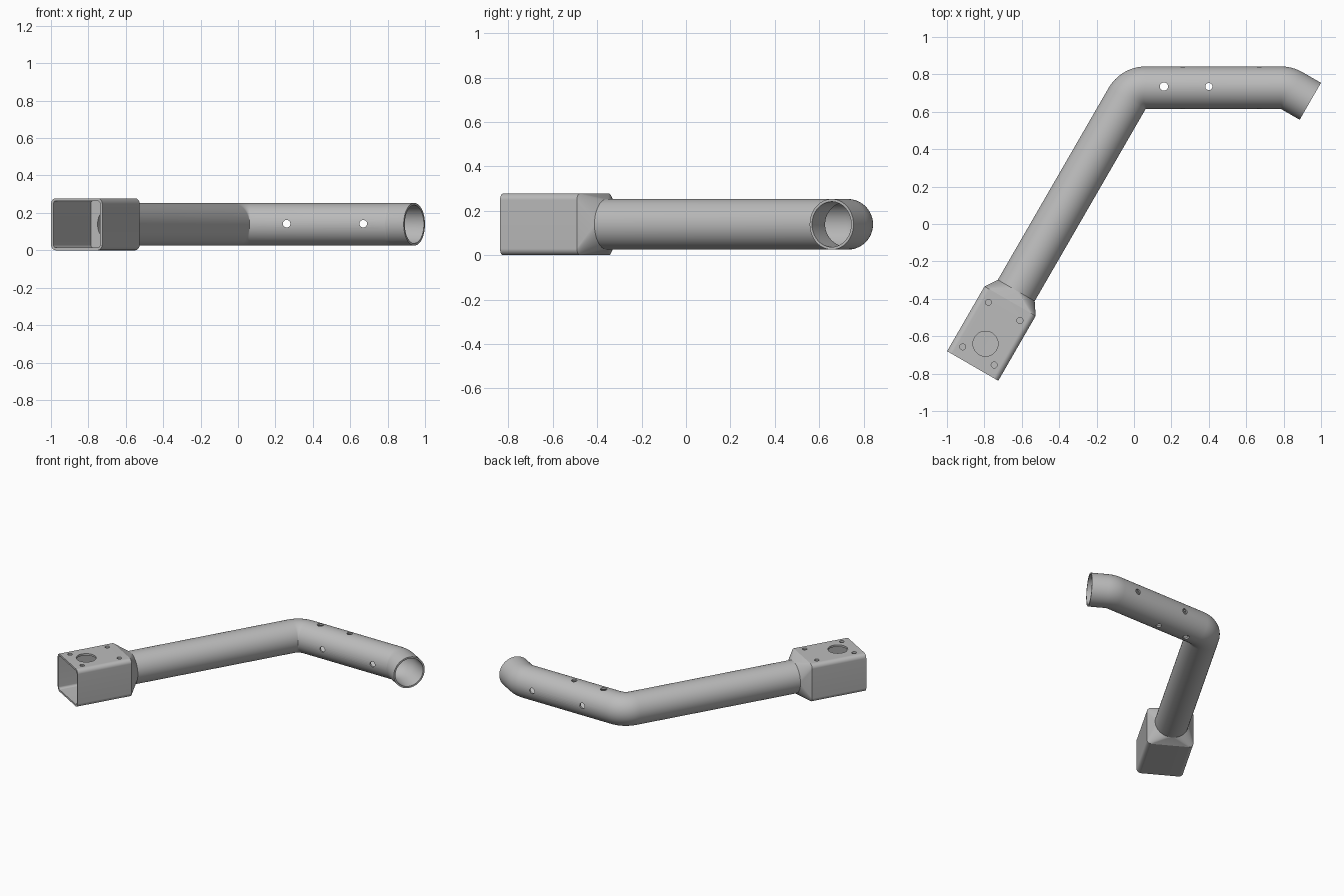
import bpy, bmesh
from math import sin, cos, tan, pi, radians
from mathutils import Vector

if "Cube" in bpy.data.objects:
    bpy.data.objects.remove(bpy.data.objects["Cube"])

SEG = 16                      # points per quarter of a cross-section
MID = 0.139                   # height of the centre line
R_OUT, R_IN, R_BEND = 0.114, 0.102, 0.116
HALF_W, HALF_H, WALL = 0.158, 0.139, 0.014
BOX_LEN, NECK_END = 0.4, 0.466
SLOPE = radians(60)
MOUTH = Vector((-0.8625, -0.759, MID))

steel = bpy.data.materials.new("grey steel")
steel.use_nodes = True
GREY = (0.5, 0.5, 0.5, 1)
steel.diffuse_color = GREY
steel.node_tree.nodes["Principled BSDF"].inputs["Base Color"].default_value = GREY


def heading(a):
    return Vector((cos(a), sin(a), 0))


def rounded(hw, hh, r):
    """Rounded rectangle; a circle when hw = hh = r."""
    pts = []
    for q, (sx, sy) in enumerate([(1, 1), (-1, 1), (-1, -1), (1, -1)]):
        for i in range(SEG):
            f = (i + 0.5) / SEG if hw == r else i / (SEG - 1)
            a = (q + f) * pi / 2
            pts.append((sx * (hw - r) + r * cos(a), sy * (hh - r) + r * sin(a)))
    return pts


def circle(r):
    return rounded(r, r, r)


def ring(pos, a, profile):
    side = heading(a - pi / 2)
    return [pos + side * u + Vector((0, 0, v)) for u, v in profile]


def loft(name, rings):
    """Skin a closed loop of rings: outside forwards, inside backwards."""
    bm = bmesh.new()
    rows = [[bm.verts.new(p) for p in r] for r in rings]
    for i, row in enumerate(rows):
        nxt = rows[(i + 1) % len(rows)]
        for k in range(len(row)):
            j = (k + 1) % len(row)
            bm.faces.new((row[k], row[j], nxt[j], nxt[k]))
    bmesh.ops.recalc_face_normals(bm, faces=bm.faces)
    mesh = bpy.data.meshes.new(name)
    bm.to_mesh(mesh)
    bm.free()
    mesh.materials.append(steel)
    obj = bpy.data.objects.new(name, mesh)
    bpy.context.collection.objects.link(obj)
    return obj


def drill(obj, pos, r, depth, rot=(0, 0, 0)):
    bpy.ops.mesh.primitive_cylinder_add(vertices=32, radius=r, depth=depth,
                                        location=pos, rotation=rot)
    bit = bpy.context.object
    bit.data.materials.append(steel)
    bit.hide_render = True
    bpy.context.view_layer.objects.active = obj
    mod = obj.modifiers.new("hole", 'BOOLEAN')
    mod.operation, mod.solver, mod.object = 'DIFFERENCE', 'EXACT', bit
    bpy.ops.object.modifier_apply(modifier=mod.name)
    bpy.data.objects.remove(bit)


def shade(obj):
    bpy.ops.object.select_all(action='DESELECT')
    obj.select_set(True)
    bpy.context.view_layer.objects.active = obj
    bpy.ops.object.shade_smooth_by_angle(angle=radians(18))


def along(t, lat=0, dz=0):
    return MOUTH + heading(SLOPE) * t + heading(SLOPE - pi / 2) * lat + Vector((0, 0, dz))


# Square socket with a neck that blends into the round tube
outer = rounded(HALF_W, HALF_H, 0.03)
inner = rounded(HALF_W - WALL, HALF_H - WALL, 0.016)
socket = loft("socket", [ring(along(t), SLOPE, p) for t, p in [
    (0, outer), (BOX_LEN, outer), (NECK_END, circle(R_OUT)),
    (NECK_END, circle(R_IN)), (BOX_LEN, circle(R_IN)),
    (BOX_LEN, inner), (0, inner)]])

# Holes in the top plate of the socket
drill(socket, along(0.137, 0, HALF_H), 0.067, 0.1)
for t in (0.062, 0.337):
    for lat in (-0.097, 0.097):
        drill(socket, along(t, lat, HALF_H), 0.016, 0.1)
shade(socket)

# Centre line of the bent tube
AXIS_Y = 0.7285
elbow_x = MOUTH.x + (AXIS_Y - MOUTH.y) / tan(SLOPE)
path = [(along(NECK_END), SLOPE)]
for px, a0, a1, steps in [(elbow_x + R_BEND * tan(SLOPE / 2), SLOPE, 0, 12),
                          (0.786, 0, radians(-30), 6)]:
    pivot = Vector((px, AXIS_Y - R_BEND, MID))
    for i in range(steps + 1):
        a = a0 + (a1 - a0) * i / steps
        path.append((pivot + heading(a + pi / 2) * R_BEND, a))
end, a = path[-1]
path.append((end + heading(a) * 0.114, a))

tube = loft("bent_tube", [ring(p, a, circle(R_OUT)) for p, a in path]
            + [ring(p, a, circle(R_IN)) for p, a in reversed(path)])

# Cross holes through the tube: two upright, two front to back
for x, r in [(0.16, 0.022), (0.4, 0.019)]:
    drill(tube, (x, 0.735, MID), r, 0.5)
for x in (0.26, 0.67):
    drill(tube, (x, AXIS_Y, MID + 0.003), 0.02, 0.5, (pi / 2, 0, 0))
shade(tube)
